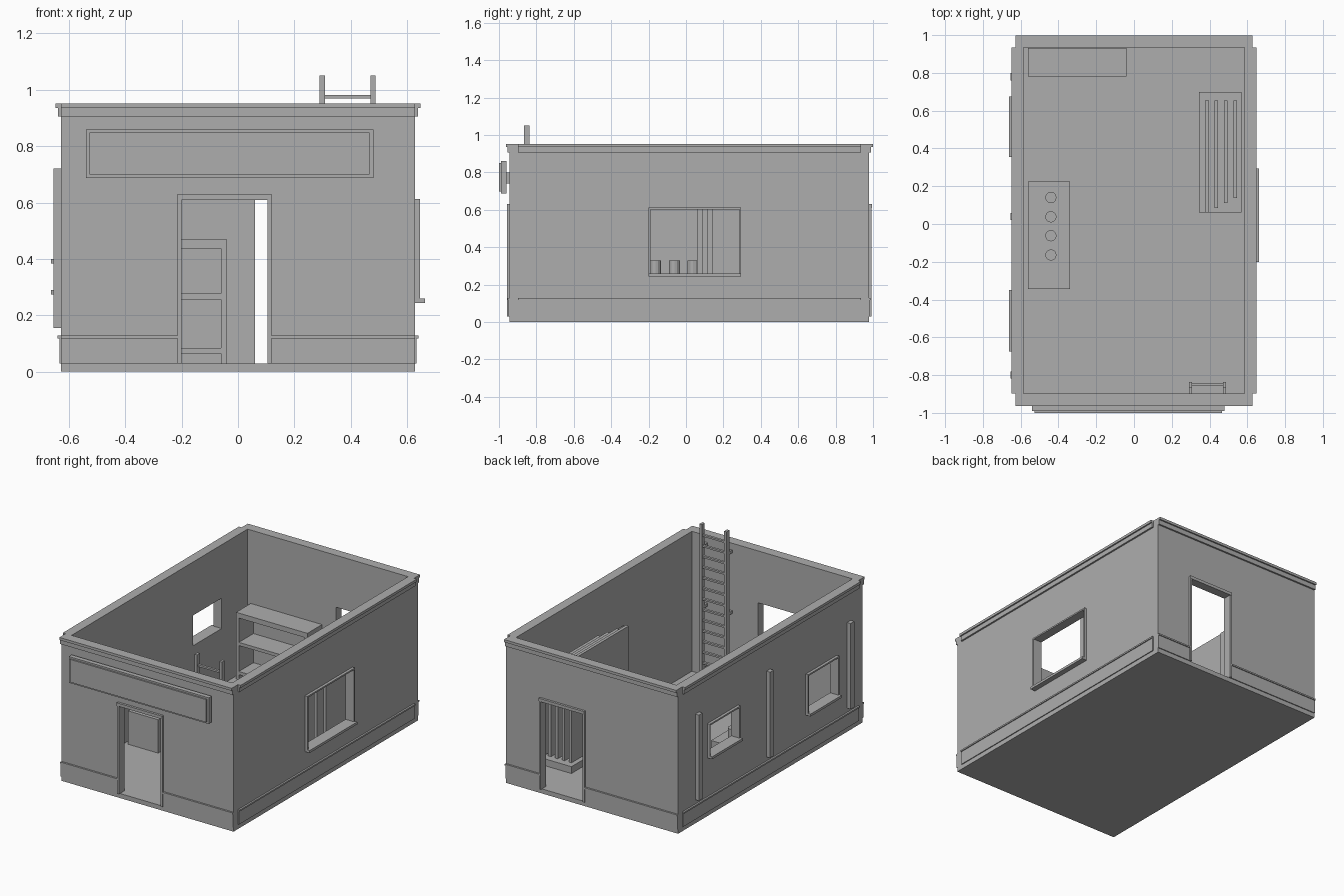
import bpy
from mathutils import Matrix, Vector

if "Cube" in bpy.data.objects:
    bpy.data.objects.remove(bpy.data.objects["Cube"])

import bmesh

grey = bpy.data.materials.new("plain_grey")
grey.use_nodes = True
grey.diffuse_color = (0.42, 0.42, 0.42, 1)
grey.node_tree.nodes["Principled BSDF"].inputs["Base Color"].default_value = grey.diffuse_color

# Main dimensions: outer walls, inner walls, floor level and wall top
X, Y0, Y1 = 0.628, -0.943, 0.979
IX, IY0, IY1 = 0.585, -0.897, 0.935
FLOOR, TOP = 0.03, 0.952


def make(name, boxes=(), cylinders=()):
    """One object from (x0, x1, y0, y1, z0, z1) boxes and (x, y, z0, z1, r) cylinders."""
    bm = bmesh.new()
    for x0, x1, y0, y1, z0, z1 in boxes:
        mid = Vector((x0 + x1, y0 + y1, z0 + z1)) / 2
        size = Vector((abs(x1 - x0), abs(y1 - y0), abs(z1 - z0), 1))
        bmesh.ops.create_cube(bm, size=1, matrix=Matrix.Translation(mid) @ Matrix.Diagonal(size))
    for x, y, z0, z1, r in cylinders:
        bmesh.ops.create_cone(bm, cap_ends=True, segments=12, radius1=r, radius2=r, depth=z1 - z0,
                              matrix=Matrix.Translation((x, y, (z0 + z1) / 2)))
    mesh = bpy.data.meshes.new(name)
    bm.to_mesh(mesh)
    bm.free()
    mesh.materials.append(grey)
    obj = bpy.data.objects.new(name, mesh)
    bpy.context.collection.objects.link(obj)
    return obj


def on_wall(side, a0, a1, z0, z1, out, depth=0.005):
    """Box on a wall: a runs along the wall, out is how far it stands proud."""
    if side == "front":
        return (a0, a1, Y0 - out, Y0 + depth, z0, z1)
    if side == "back":
        return (a0, a1, Y1 - depth, Y1 + out, z0, z1)
    if side == "left":
        return (X - depth, X + out, a0, a1, z0, z1)
    return (-X - out, -X + depth, a0, a1, z0, z1)


# Openings: wall, start, end, bottom, top
doors = [("front", -0.2, 0.104, FLOOR, 0.61), ("back", 0.06, 0.365, FLOOR, 0.61)]
windows = [("left", -0.19, 0.285, 0.26, 0.602),
           ("right", 0.365, 0.665, 0.40, 0.60),
           ("right", -0.665, -0.36, 0.29, 0.535)]

# Floor slab
make("floor_slab", [(-X, X, Y0, Y1, 0, FLOOR)])

# Wall shell with the room and openings cut out
walls = make("walls", [(-X, X, Y0, Y1, FLOOR, TOP)])
cuts = [(-IX, IX, IY0, IY1, -0.1, 1.2)]
for side, a0, a1, z0, z1 in doors + windows:
    bottom = -0.1 if side in ("front", "back") else z0
    cuts.append(on_wall(side, a0, a1, bottom, z1, 0.1, 0.1))
cutters = []
for box in cuts:
    cutter = make("wall_cutter", [box])
    cutter.hide_render = True
    mod = walls.modifiers.new("opening", 'BOOLEAN')
    mod.object, mod.operation, mod.solver = cutter, 'DIFFERENCE', 'EXACT'
    cutters.append(cutter)
bpy.context.view_layer.update()
cut_mesh = bpy.data.meshes.new_from_object(walls.evaluated_get(bpy.context.evaluated_depsgraph_get()))
walls.modifiers.clear()
walls.data = cut_mesh
for cutter in cutters:
    bpy.data.objects.remove(cutter)

# Door frames
for side, a0, a1, z0, z1 in doors:
    w = 0.014
    make(side + "_door_frame", [on_wall(side, a0 - w, a0, z0, z1, 0.013),
                                on_wall(side, a1, a1 + w, z0, z1, 0.013),
                                on_wall(side, a0 - w, a1 + w, z1, z1 + 0.02, 0.015)])

# Window frames and sills
for side, a0, a1, z0, z1 in windows:
    w = 0.01
    make(side + "_window_frame", [on_wall(side, a0 - w, a0, z0, z1, 0.018),
                                  on_wall(side, a1, a1 + w, z0, z1, 0.018),
                                  on_wall(side, a0 - w, a1 + w, z1, z1 + w, 0.018)])
    make(side + "_window_sill", [on_wall(side, a0 - w, a1 + w, z0 - 0.016, z0, 0.035)])

# Cornice and skirting, each a flat band with a lip along its top
for side in ("front", "back", "left", "right"):
    across = side in ("front", "back")
    start, end = (-X, X) if across else (IY0, IY1)
    make(side + "_cornice", [on_wall(side, start, end, 0.905, 0.935, 0.011),
                             on_wall(side, start, end, 0.935, TOP, 0.02)])
    runs = [(start, end)]
    for door_side, a0, a1, z0, z1 in doors:
        if door_side == side:
            runs = [(start, a0 - 0.014), (a1 + 0.014, end)]
    make(side + "_skirting", [b for s, e in runs for b in (
        on_wall(side, s, e, FLOOR, 0.118, 0.006),
        on_wall(side, s, e, 0.118, 0.128, 0.012))])

# Sign board above the front door
make("sign_board", [(-0.54, 0.48, -0.99, -0.96, 0.687, 0.86),
                    (-0.526, 0.467, -1.0, -0.985, 0.699, 0.849)])
make("sign_mounts", [(x - 0.02, x + 0.02, -0.965, Y0 + 0.005, 0.74, 0.80) for x in (-0.4, 0.34)])

# Vertical strips on the right wall
for y in (0.78, 0.04, -0.8):
    make("wall_strip", [on_wall("right", y - 0.019, y + 0.019, 0.155, 0.72, 0.026)])

# Ladder inside the front wall, with standoffs
rails = [(0.29, 0.308), (0.47, 0.488)]
make("ladder_rails", [(x0, x1, -0.866, -0.836, FLOOR, 1.05) for x0, x1 in rails])
make("ladder_rungs", [(0.3, 0.478, -0.858, -0.842, 0.97 - i * 0.07, 0.982 - i * 0.07)
                      for i in range(14)])
make("ladder_standoffs", [(x0, x1, IY0 - 0.005, -0.855, z, z + 0.018)
                          for x0, x1 in rails for z in (0.1, 0.49, 0.89)])

# Open shelf unit against the back wall
sx0, sx1, sy0, sy1 = -0.56, -0.04, 0.78, 0.932
ends = [(x, x + 0.02, sy0, sy1, FLOOR, 0.437) for x in (sx0, sx1 - 0.02)]
boards = [(sx0 + 0.02, sx1 - 0.02, sy0, sy1, z, z + 0.021) for z in (0.064, 0.256)]
make("shelf_unit", ends + boards + [(sx0, sx1, sy0, sy1, 0.437, 0.47)])

# Counter with four round canisters
make("counter", [(-0.56, -0.34, -0.345, 0.225, FLOOR, 0.25)])
make("canisters", cylinders=[(-0.44, y, 0.25, 0.33, 0.03) for y in (0.14, 0.038, -0.062, -0.164)])

# Low tray holding four upright sheets of decreasing size
make("sheet_tray", [(0.345, 0.57, 0.062, 0.70, FLOOR, 0.075)])
make("upright_sheets", [(0.376 + i * 0.05, 0.396 + i * 0.05, 0.06 + i * 0.026, 0.655,
                         0.07, 0.75 - i * 0.026) for i in range(4)])
